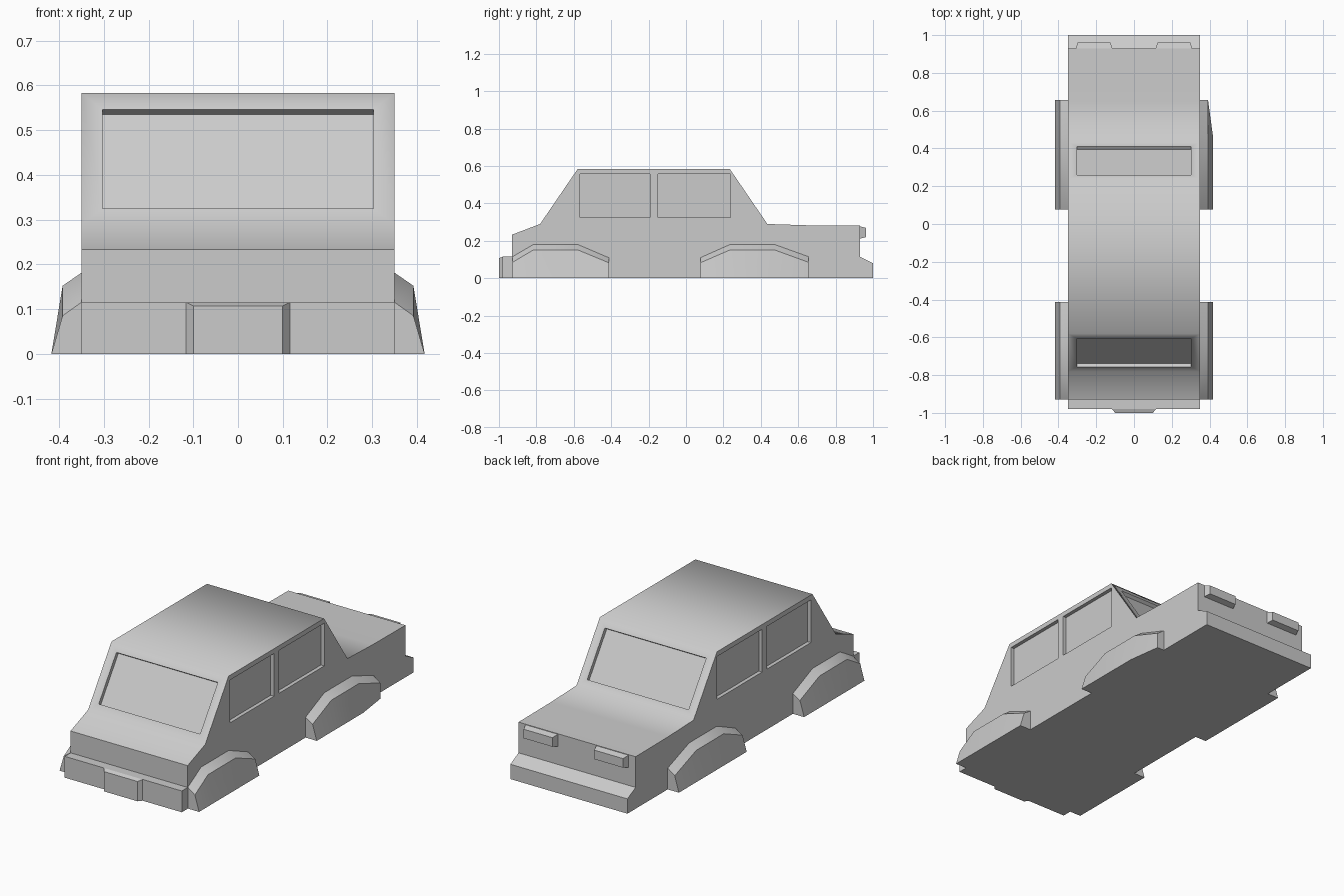
import bpy, bmesh, math
from mathutils import Matrix, Vector

if "Cube" in bpy.data.objects:
    bpy.data.objects.remove(bpy.data.objects["Cube"])


def loft(name, rings, smooth=None):
    """Closed solid through a list of equal-length point rings."""
    bm = bmesh.new()
    vs = [[bm.verts.new(p) for p in ring] for ring in rings]
    n = len(rings[0])
    for a, b in zip(vs, vs[1:]):
        for i in range(n):
            j = (i + 1) % n
            bm.faces.new((a[i], a[j], b[j], b[i]))
    bm.faces.new(vs[0][::-1])
    bm.faces.new(vs[-1])
    bmesh.ops.recalc_face_normals(bm, faces=bm.faces[:])
    mesh = bpy.data.meshes.new(name)
    bm.to_mesh(mesh)
    bm.free()
    ob = bpy.data.objects.new(name, mesh)
    bpy.context.collection.objects.link(ob)
    if smooth:
        select(ob)
        bpy.ops.object.shade_smooth_by_angle(angle=math.radians(smooth))
    return ob


def select(ob):
    bpy.ops.object.select_all(action='DESELECT')
    ob.select_set(True)
    bpy.context.view_layer.objects.active = ob


def rect(x0, x1, z0, z1, y):
    return [(x0, y, z0), (x1, y, z0), (x1, y, z1), (x0, y, z1)]


def cut(body, name, rings):
    cutter = loft(name, rings)
    cutter.hide_render = True
    mod = body.modifiers.new(name, 'BOOLEAN')
    mod.operation = 'DIFFERENCE'
    mod.solver = 'EXACT'
    mod.object = cutter
    select(body)
    bpy.ops.object.modifier_apply(modifier=mod.name)
    bpy.data.objects.remove(cutter)


# Body: side profile (y, z) extruded across the width
W = 0.35
profile = [(-0.98, 0), (-0.98, 0.115), (-0.93, 0.115), (-0.93, 0.233),
           (-0.78, 0.29), (-0.58, 0.583), (0.235, 0.583), (0.435, 0.29),
           (0.65, 0.283), (0.93, 0.281), (0.93, 0.115), (1.0, 0.08), (1.0, 0)]
body = loft("car_body", [[(x, y, z) for y, z in profile] for x in (-W, W)])

# Recessed side windows
DEPTH = 0.02
for y0, y1 in ((-0.567, -0.192), (-0.15, 0.237)):
    for s in (-1, 1):
        rings = [[(s * x, y, z) for y, z in
                  ((y0, 0.326), (y1, 0.326), (y1, 0.557), (y0, 0.557))]
                 for x in (W - DEPTH, W + 0.1)]
        cut(body, "side_window_cutter", rings)

# Recessed windscreen and rear window, cut square to the sloping glass
for low, high in (((-0.78, 0.29), (-0.58, 0.583)), ((0.435, 0.29), (0.235, 0.583))):
    lo, hi = Vector((0, *low)), Vector((0, *high))
    side = math.copysign(1, lo.y)
    slope = hi - lo
    normal = Vector((0, side * slope.z, abs(slope.y))).normalized()
    a = lo.lerp(hi, (0.325 - lo.z) / slope.z)
    b = lo.lerp(hi, (0.546 - lo.z) / slope.z)
    rings = []
    for d in (-DEPTH, 0.05):
        rings.append([p + normal * d + Vector((x, 0, 0)) for p, x in
                      ((a, -0.303), (a, 0.303), (b, 0.303), (b, -0.303))])
    cut(body, "end_window_cutter", rings)

select(body)
bpy.ops.object.shade_smooth_by_angle(angle=math.radians(60))

# Wheel arches: stations of (y, height at body, height of outer rim, foot x)
arches = {
    "front": [(-0.928, 0.115, 0.085), (-0.815, 0.181, 0.152),
              (-0.58, 0.181, 0.152), (-0.413, 0.11, 0.083)],
    "rear": [(0.077, 0.11, 0.083), (0.237, 0.181, 0.152),
             (0.472, 0.181, 0.152), (0.656, 0.115, 0.085)],
}
for end, stations in arches.items():
    for label, s in (("left", -1), ("right", 1)):
        rings = []
        for y, h, rim in stations:
            # the right rear arch tucks in at its trailing end
            foot = 0.392 if (s > 0 and y > 0.6) else 0.417
            rings.append([(s * x, y, z) for x, z in
                          ((W, 0), (W, h), (0.392, rim), (foot, 0))])
        loft(f"{end}_{label}_wheel_arch", rings, smooth=35)

# Front number plate block
loft("front_plate", [rect(-0.116, 0.116, 0, 0.115, -0.98),
                     rect(-0.1, 0.1, 0, 0.107, -1.0)])

# Lamps on the +y end
for label, s in (("left", -1), ("right", 1)):
    loft(f"{label}_lamp", [rect(s * 0.115, s * 0.308, 0.212, 0.278, 0.93),
                           rect(s * 0.125, s * 0.297, 0.22, 0.269, 0.962)])
